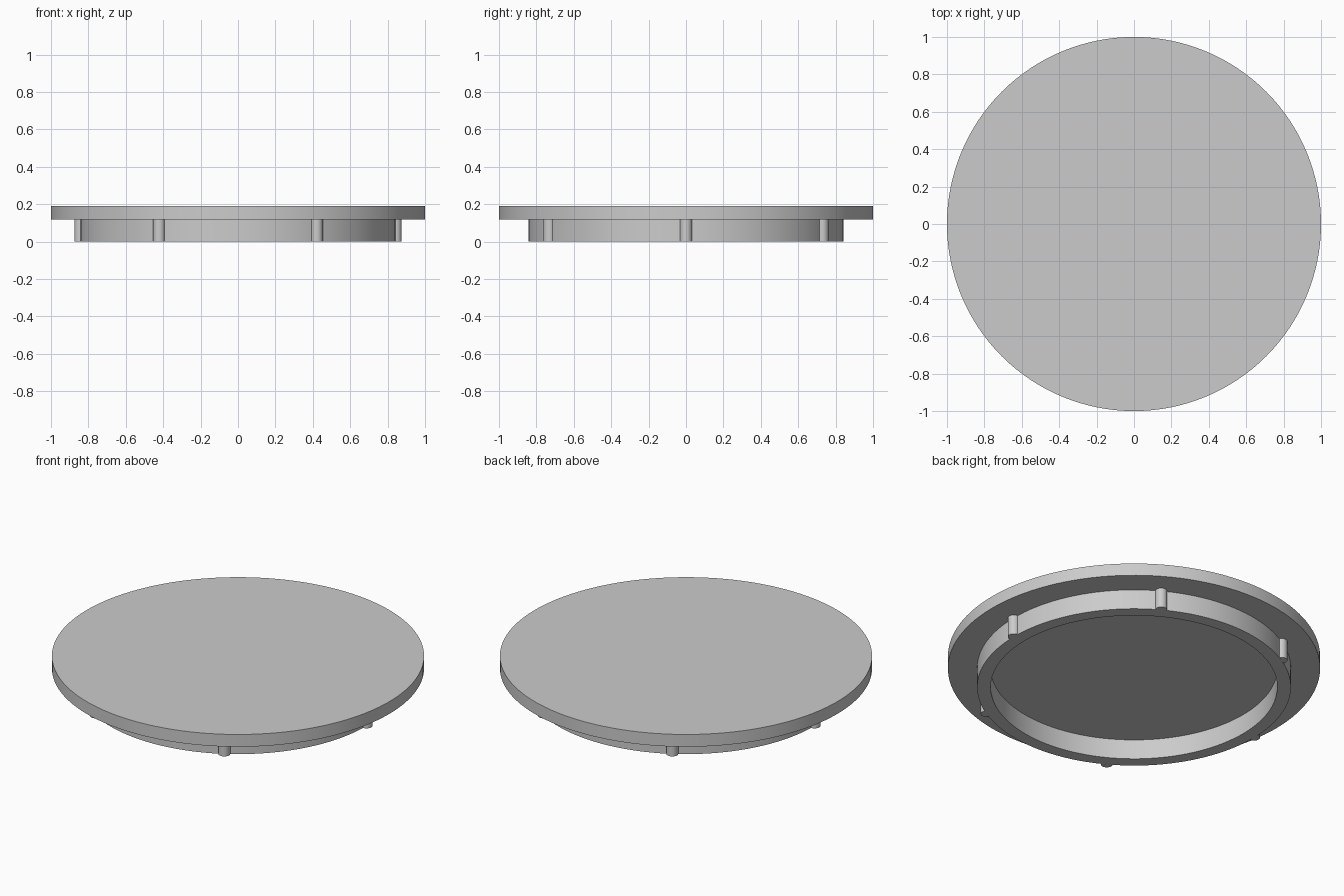
import bpy, bmesh
from math import cos, sin, pi, radians

cube = bpy.data.objects.get("Cube")
if cube:
    bpy.data.objects.remove(cube, do_unlink=True)

TOP, SHOULDER = 0.19, 0.117
PLATE_R, RING_R, BORE_R = 1.0, 0.843, 0.77
RIB_R, RIB_COUNT = 0.032, 6
SEGMENTS = 128

grey = bpy.data.materials.new("light grey")
grey.use_nodes = True
colour = (0.6, 0.6, 0.6, 1)
grey.diffuse_color = colour
grey.node_tree.nodes["Principled BSDF"].inputs["Base Color"].default_value = colour


def finish(name, bm):
    bmesh.ops.recalc_face_normals(bm, faces=bm.faces)
    mesh = bpy.data.meshes.new(name)
    bm.to_mesh(mesh)
    bm.free()
    mesh.materials.append(grey)
    obj = bpy.data.objects.new(name, mesh)
    bpy.context.collection.objects.link(obj)
    bpy.ops.object.select_all(action='DESELECT')
    obj.select_set(True)
    bpy.context.view_layer.objects.active = obj
    bpy.ops.object.shade_smooth_by_angle(angle=radians(35))
    return obj


def circle(bm, radius, z):
    return [bm.verts.new((radius * cos(2 * pi * i / SEGMENTS),
                          radius * sin(2 * pi * i / SEGMENTS), z))
            for i in range(SEGMENTS)]


# Lid: stepped round profile, capped on top and inside the hollow rim
bm = bmesh.new()
profile = [(PLATE_R, TOP), (PLATE_R, SHOULDER), (RING_R, SHOULDER),
           (RING_R, 0), (BORE_R, 0), (BORE_R, SHOULDER)]
rings = [circle(bm, r, z) for r, z in profile]
for a, b in zip(rings, rings[1:]):
    for i in range(SEGMENTS):
        j = (i + 1) % SEGMENTS
        bm.faces.new((a[i], a[j], b[j], b[i]))
bm.faces.new(rings[0])
bm.faces.new(rings[-1])
finish("lid", bm)

# Ribs: half-round strips spaced evenly around the rim
for k in range(RIB_COUNT):
    angle = 2 * pi * k / RIB_COUNT
    cx, cy = RING_R * cos(angle), RING_R * sin(angle)
    bm = bmesh.new()
    steps = 16
    outline = []
    for i in range(steps + 1):
        t = angle - pi / 2 + pi * i / steps
        outline.append(bm.verts.new((cx + RIB_R * cos(t), cy + RIB_R * sin(t), 0)))
    base = bm.faces.new(outline)
    grown = bmesh.ops.extrude_face_region(bm, geom=[base], use_keep_orig=True)
    top = [v for v in grown["geom"] if isinstance(v, bmesh.types.BMVert)]
    bmesh.ops.translate(bm, verts=top, vec=(0, 0, SHOULDER))
    finish(f"rib_{k + 1}", bm)
